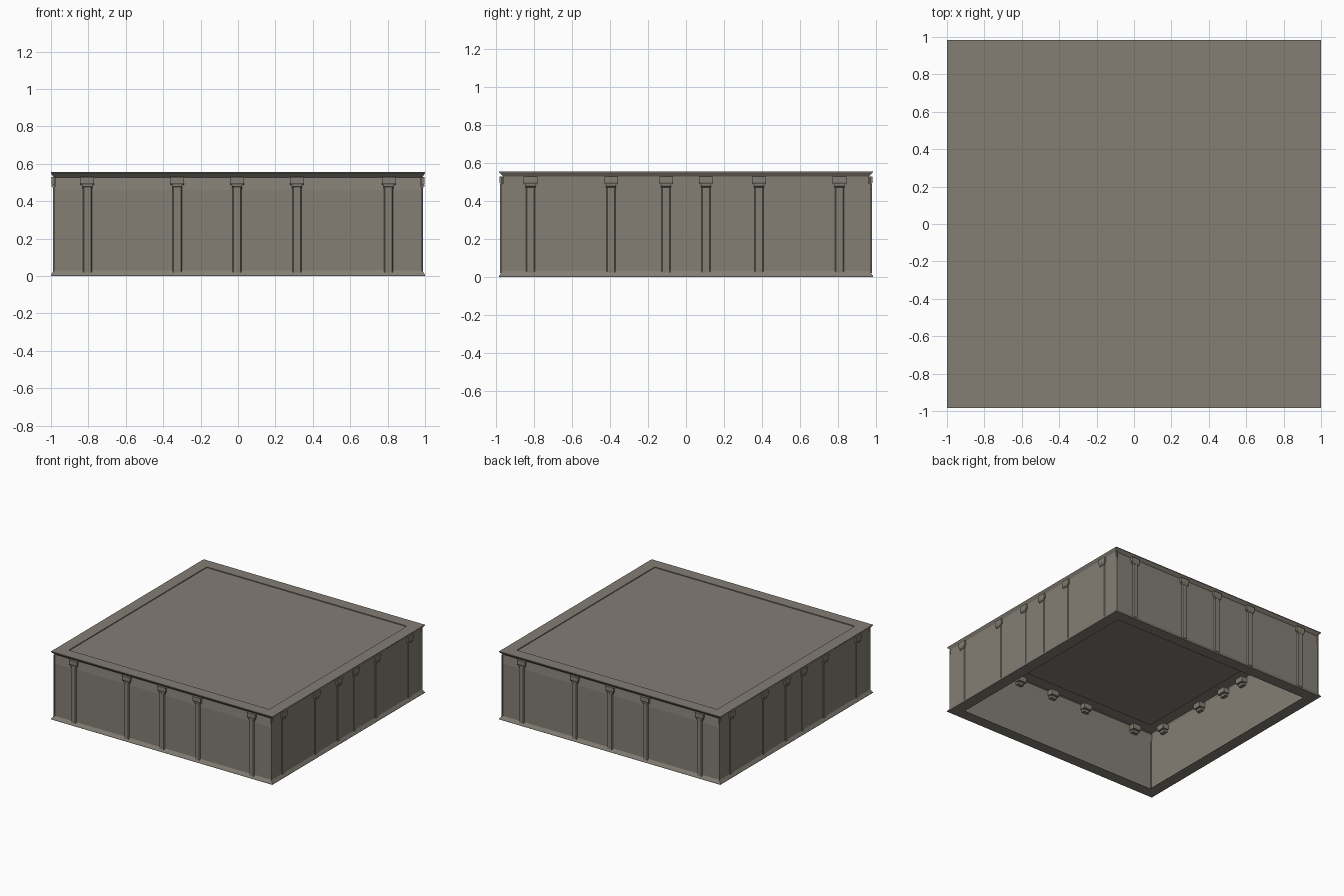
import bpy, bmesh, math
from mathutils import Matrix

if "Cube" in bpy.data.objects:
    bpy.data.objects.remove(bpy.data.objects["Cube"])

stone = bpy.data.materials.new("warm_grey_stone")
stone.diffuse_color = (0.23, 0.21, 0.178, 1)
stone.use_nodes = True
stone.node_tree.nodes["Principled BSDF"].inputs["Base Color"].default_value = stone.diffuse_color


def finish(name, bm):
    bmesh.ops.recalc_face_normals(bm, faces=bm.faces)
    me = bpy.data.meshes.new(name)
    bm.to_mesh(me)
    bm.free()
    me.materials.append(stone)
    ob = bpy.data.objects.new(name, me)
    bpy.context.collection.objects.link(ob)
    return ob


def prism(bm, pts, vec, mat):
    """Extrude a closed outline by vec, then place it with mat."""
    a = [bm.verts.new(mat @ Matrix.Translation(p).translation) for p in pts]
    b = [bm.verts.new(mat @ (Matrix.Translation(p).translation + Matrix.Translation(vec).translation))
         for p in pts]
    n = len(pts)
    bm.faces.new(a)
    bm.faces.new(b[::-1])
    for i in range(n):
        bm.faces.new((a[i], a[(i + 1) % n], b[(i + 1) % n], b[i]))


# Open-bottomed shell: base rim, flared foot, wall, frieze, cornice, sunken roof
rings = [(0.905, 0.89, 0.0), (1.0, 0.985, 0.0), (1.0, 0.985, 0.006),
         (0.985, 0.97, 0.03), (0.985, 0.97, 0.46), (0.985, 0.962, 0.528),
         (1.0, 0.985, 0.55), (1.0, 0.985, 0.556), (0.905, 0.89, 0.556),
         (0.905, 0.89, 0.549)]
bm = bmesh.new()
loops = [[bm.verts.new((sx * x, sy * y, z)) for sx, sy in ((-1, -1), (1, -1), (1, 1), (-1, 1))]
         for x, y, z in rings]
for lo, hi in zip(loops, loops[1:]):
    for i in range(4):
        j = (i + 1) % 4
        bm.faces.new((lo[i], lo[j], hi[j], hi[i]))
bm.faces.new(loops[-1])
finish("storey_shell", bm)

# Pilasters and brackets, built facing -y and turned to each side
sides = [
    ("front", 0, 0.97, (-0.805, -0.325, -0.005, 0.315, 0.805), 0.010),
    ("back", 180, 0.97, (-0.805, -0.325, -0.005, 0.315, 0.805), 0.010),
    ("right", 90, 0.985, (-0.82, -0.395, -0.105, 0.105, 0.385, 0.81), 0.004),
    ("left", 270, 0.985, (-0.82, -0.395, -0.105, 0.105, 0.385, 0.81), 0.004),
]
for name, angle, dist, spots, proud in sides:
    rot = Matrix.Rotation(math.radians(angle), 4, 'Z')
    pil, br = bmesh.new(), bmesh.new()
    for s in spots:
        mat = rot @ Matrix.Translation((s, -dist, 0))
        # Tapered strip running up the wall
        prism(pil, [(-0.026, 0.002, 0.02), (-0.019, -proud, 0.02),
                    (0.019, -proud, 0.02), (0.026, 0.002, 0.02)], (0, 0, 0.46), mat)
        # Hooked bracket passing through the wall under the cornice
        for w, pts in ((0.036, ((0.05, 0.53), (-0.013, 0.53), (-0.013, 0.497), (-0.007, 0.488), (0.05, 0.488))),
                       (0.026, ((0.03, 0.49), (-0.011, 0.49), (-0.011, 0.478), (0.0, 0.468), (0.03, 0.468)))):
            prism(br, [(-w, y, z) for y, z in pts], (2 * w, 0, 0), mat)
    finish(name + "_pilasters", pil)
    finish(name + "_brackets", br)

# Corner strips closing the front and back panels
bm = bmesh.new()
for angle in (0, 180):
    for s in (-1, 1):
        mat = Matrix.Rotation(math.radians(angle), 4, 'Z') @ Matrix.Translation((s * 0.981, -0.97, 0))
        prism(bm, [(-0.004, 0.002, 0.02), (-0.004, -0.006, 0.02),
                   (0.004, -0.006, 0.02), (0.004, 0.002, 0.02)], (0, 0, 0.51), mat)
finish("corner_strips", bm)
